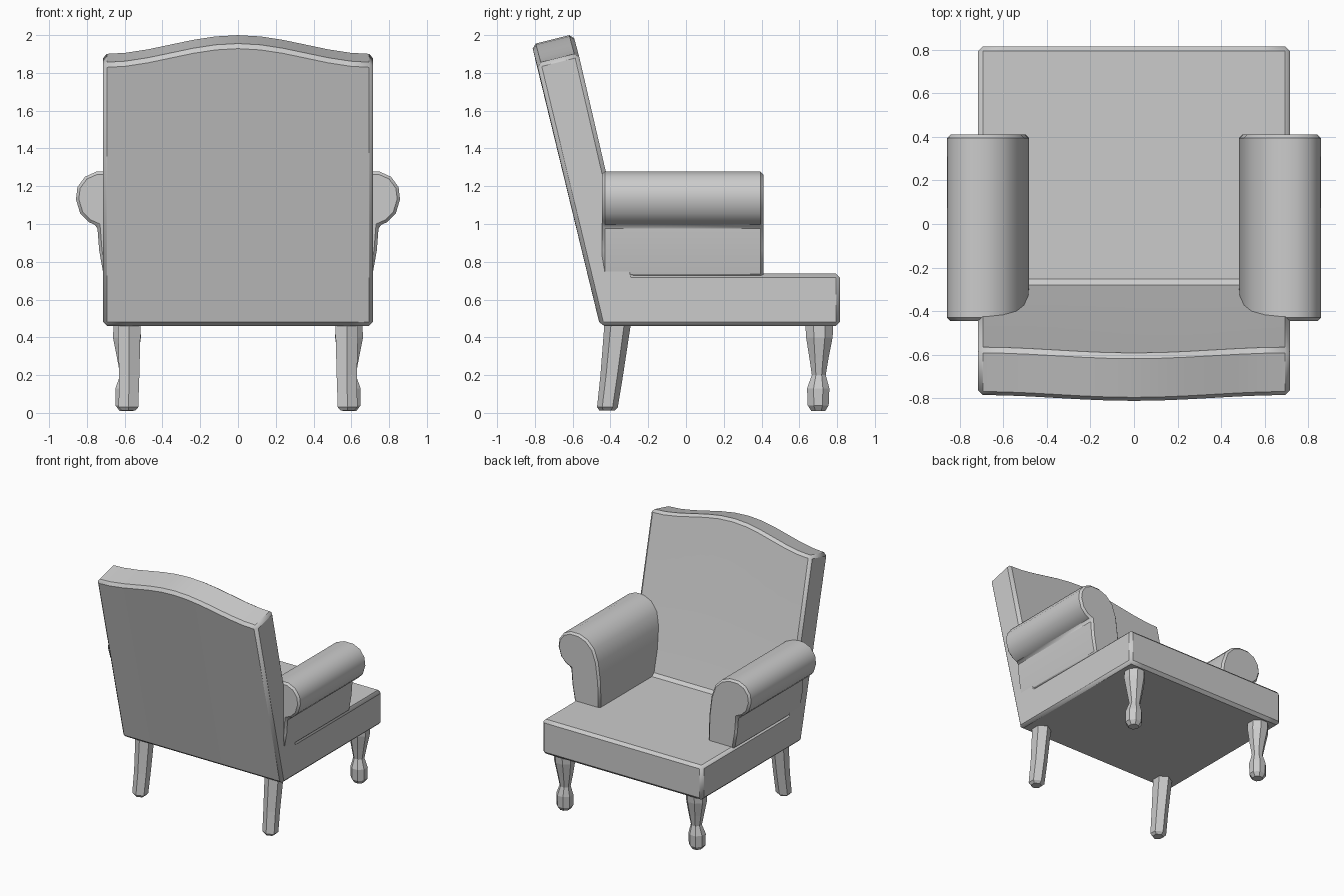
import bpy, bmesh, math

cube = bpy.data.objects.get("Cube")
if cube:
    bpy.data.objects.remove(cube, do_unlink=True)

fabric = bpy.data.materials.new("pale_grey")
fabric.use_nodes = True
GREY = (0.6, 0.6, 0.6, 1)
fabric.diffuse_color = GREY
fabric.node_tree.nodes["Principled BSDF"].inputs["Base Color"].default_value = GREY


def loft(name, rings, bevel=0, smooth=None):
    """Skin a list of equal-length closed rings and cap both ends."""
    bm = bmesh.new()
    loops = [[bm.verts.new(p) for p in ring] for ring in rings]
    n = len(loops[0])
    for a, b in zip(loops, loops[1:]):
        for i in range(n):
            j = (i + 1) % n
            bm.faces.new((a[i], a[j], b[j], b[i]))
    bm.faces.new(loops[0])
    bm.faces.new(loops[-1])
    bmesh.ops.recalc_face_normals(bm, faces=bm.faces)
    mesh = bpy.data.meshes.new(name)
    bm.to_mesh(mesh)
    bm.free()
    mesh.materials.append(fabric)
    obj = bpy.data.objects.new(name, mesh)
    bpy.context.collection.objects.link(obj)
    if bevel:
        mod = obj.modifiers.new("soft_edges", "BEVEL")
        mod.width = bevel
        mod.segments = 1
        mod.limit_method = "ANGLE"
        mod.angle_limit = math.radians(40)
    if smooth:
        bpy.ops.object.select_all(action="DESELECT")
        obj.select_set(True)
        bpy.context.view_layer.objects.active = obj
        bpy.ops.object.shade_smooth_by_angle(angle=math.radians(smooth))
    return obj


# Seat and reclined back: side profile swept across, with a humped top rail
HALF = 0.715
sections = []
for k in range(13):
    x = HALF * (k / 6 - 1)
    hump = 0.5 + 0.5 * math.cos(math.pi * x / HALF)
    rise, lean = 0.1 * hump, -0.027 * hump
    profile = [(-0.455, 0.46), (0.815, 0.46), (0.815, 0.738), (-0.275, 0.738),
               (-0.425, 1.28), (-0.57 + lean, 1.905 + rise),
               (-0.79 + lean, 1.85 + rise)]
    sections.append([(x, y, z) for y, z in profile])
loft("seat_and_back", sections, 0.022, 20)

# Rolled arms: outline seen from the front, extruded front to back
ARM = [(0.48, 0.70), (0.485, 0.93), (0.505, 1.09), (0.54, 1.19), (0.6, 1.25),
       (0.67, 1.277), (0.75, 1.277), (0.81, 1.25), (0.85, 1.195), (0.858, 1.13),
       (0.835, 1.055), (0.79, 1.01), (0.745, 0.99), (0.735, 0.86), (0.71, 0.72)]
for side, s in (("left", 1), ("right", -1)):
    rings = [[(s * x, y, z) for x, z in ARM] for y in (-0.445, 0.41)]
    loft(side + "_arm", rings, 0.015, 32)


def leg(name, stations, sides):
    """Stack rings given as (z, x centre, y centre, x radius, y radius)."""
    turn = math.pi / sides
    rings = []
    for z, cx, cy, rx, ry in stations:
        angles = [turn + 2 * math.pi * i / sides for i in range(sides)]
        rings.append([(cx + rx * math.cos(a), cy + ry * math.sin(a), z) for a in angles])
    return loft(name, rings)


# Shaped front legs and plain splayed back legs
for side, s in (("left", 1), ("right", -1)):
    leg(side + "_front_leg", [
        (0.01, s * 0.59, 0.70, 0.04, 0.04), (0.04, s * 0.59, 0.70, 0.064, 0.06),
        (0.13, s * 0.59, 0.70, 0.064, 0.064), (0.2, s * 0.585, 0.703, 0.042, 0.04),
        (0.29, s * 0.585, 0.704, 0.06, 0.055), (0.4, s * 0.588, 0.706, 0.08, 0.076),
        (0.47, s * 0.588, 0.706, 0.076, 0.08)], 8)
    leg(side + "_back_leg", [
        (0.012, s * 0.58, -0.418, 0.04, 0.04), (0.03, s * 0.58, -0.416, 0.06, 0.055),
        (0.2, s * 0.576, -0.393, 0.062, 0.06),
        (0.47, s * 0.576, -0.362, 0.07, 0.07)], 6)
